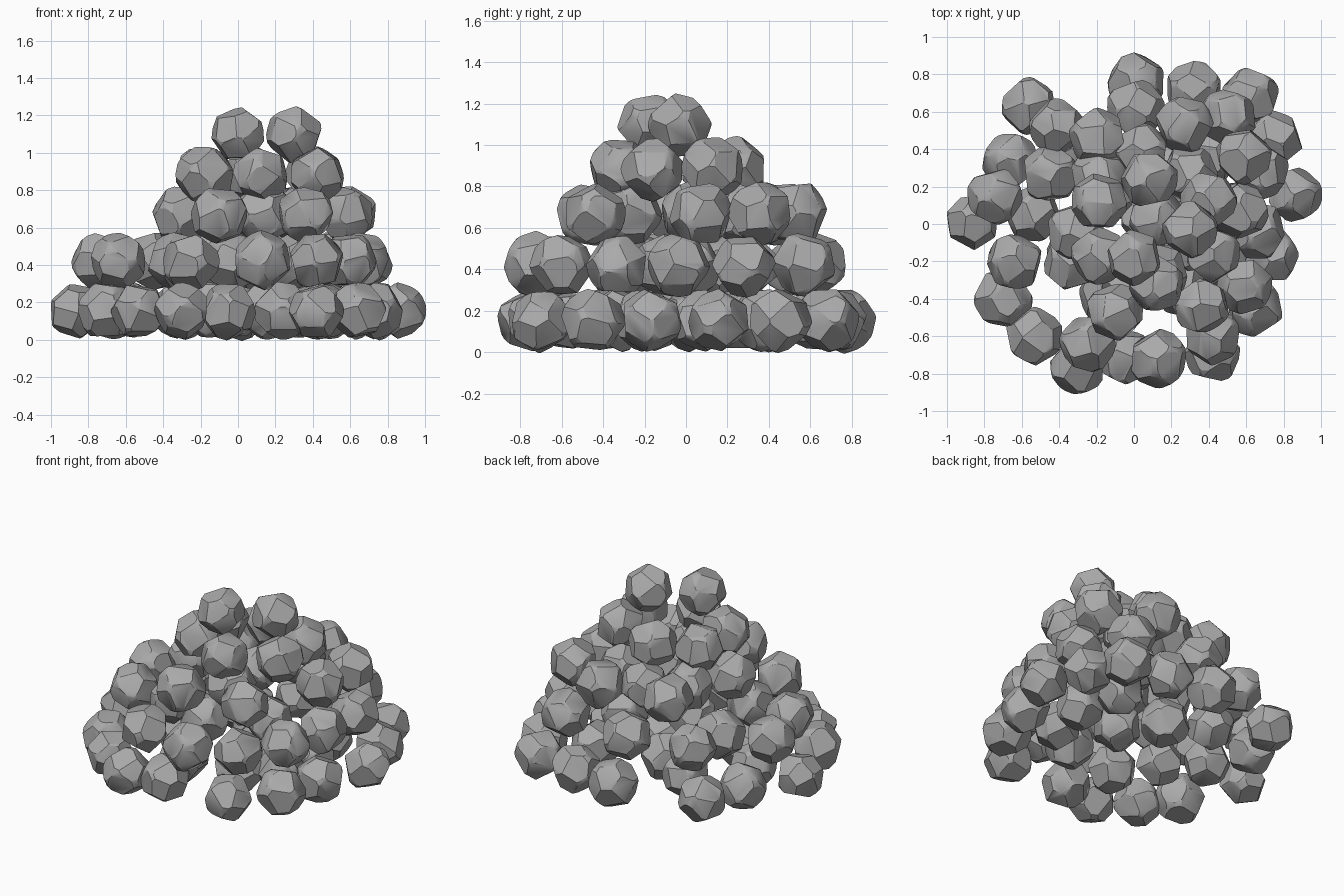
import bpy, bmesh, math, random
from mathutils import Vector, Matrix

if "Cube" in bpy.data.objects:
    bpy.data.objects.remove(bpy.data.objects["Cube"])

random.seed(4)
GOLDEN = math.pi * (3 - math.sqrt(5))

grey = bpy.data.materials.new("stone_grey")
grey.diffuse_color = (0.4, 0.4, 0.4, 1)
grey.use_nodes = True
grey.node_tree.nodes["Principled BSDF"].inputs["Base Color"].default_value = grey.diffuse_color


def stone(name, x, y, z, r):
    """Worn stone: a ball chiselled by planes spread round it."""
    bm = bmesh.new()
    bmesh.ops.create_icosphere(bm, subdivisions=2, radius=1.12)
    spin = Matrix.Rotation(random.uniform(0, 6.28), 3, 'Z') @ \
        Matrix.Rotation(random.uniform(0, 3.14), 3, 'X')
    n = random.choice((14, 15, 16))
    for i in range(n):
        h = 1 - 2 * (i + 0.5) / n
        k = math.sqrt(1 - h * h)
        d = Vector((k * math.cos(i * GOLDEN), k * math.sin(i * GOLDEN), h))
        d += Vector([random.uniform(-0.12, 0.12) for _ in range(3)])
        d = (spin @ d).normalized()
        bmesh.ops.bisect_plane(
            bm, geom=bm.verts[:] + bm.edges[:] + bm.faces[:], dist=1e-6,
            plane_co=d * random.uniform(0.87, 0.94), plane_no=d, clear_outer=True)
        edges = [e for e in bm.edges if e.is_boundary]
        if edges:
            bmesh.ops.holes_fill(bm, edges=edges, sides=0)
    bmesh.ops.recalc_face_normals(bm, faces=bm.faces[:])
    bmesh.ops.scale(bm, vec=(r, r, r), verts=bm.verts[:])
    # Soft shading across shallow edges, crisp on the chiselled ones
    for f in bm.faces:
        f.smooth = True
    for e in bm.edges:
        e.smooth = e.calc_face_angle(0) < math.radians(30)
    mesh = bpy.data.meshes.new(name)
    bm.to_mesh(mesh)
    bm.free()
    mesh.materials.append(grey)
    ob = bpy.data.objects.new(name, mesh)
    ob.location = (x, y, z)
    bpy.context.collection.objects.link(ob)


# Courses of the heap, bottom to top: height and plan positions
courses = [
    (0.155, [(.86, .16), (.75, .45), (.62, .68), (.32, .72), (.01, .76), (-.56, .63),
             (-.66, .34), (-.865, .01), (-.70, -.40), (-.53, -.60), (-.30, -.76),
             (-.05, -.71), (.42, -.70), (.64, -.45), (.73, -.17),
             (-.54, .05), (-.28, .40), (-.32, -.14), (-.14, -.38), (.24, -.33),
             (.46, -.20), (.16, .03), (-.03, .26), (.42, .37), (.50, .08)]),
    (0.42, [(.01, .62), (-.41, .52), (.50, .57), (.68, .28), (-.74, .15), (-.64, -.20),
            (-.25, -.64), (.13, -.72), (.42, -.60), (.59, -.33), (.66, -.04),
            (-.45, .27), (-.34, -.21), (-.04, -.30), (.30, -.10), (-.15, .15),
            (.25, .30), (.08, .02)]),
    (0.67, [(.27, .53), (.59, .36), (.04, .39), (-.19, .46), (-.31, -.04), (-.10, -.47),
            (.36, -.44), (.57, .07), (-.19, .25), (.30, .27), (.14, -.27),
            (.12, .03)]),
    (0.885, [(-.19, .12), (.08, .24), (.12, -.32), (.42, -.16), (.40, .13),
             (-.18, -.17)]),
    (1.10, [(0, -.18), (.30, -.03)]),
]
for level, (z, spots) in enumerate(courses):
    for x, y in spots:
        stone(f"stone_course_{level + 1}", x, y, z + random.uniform(-.005, .005),
              random.uniform(.138, .147))
